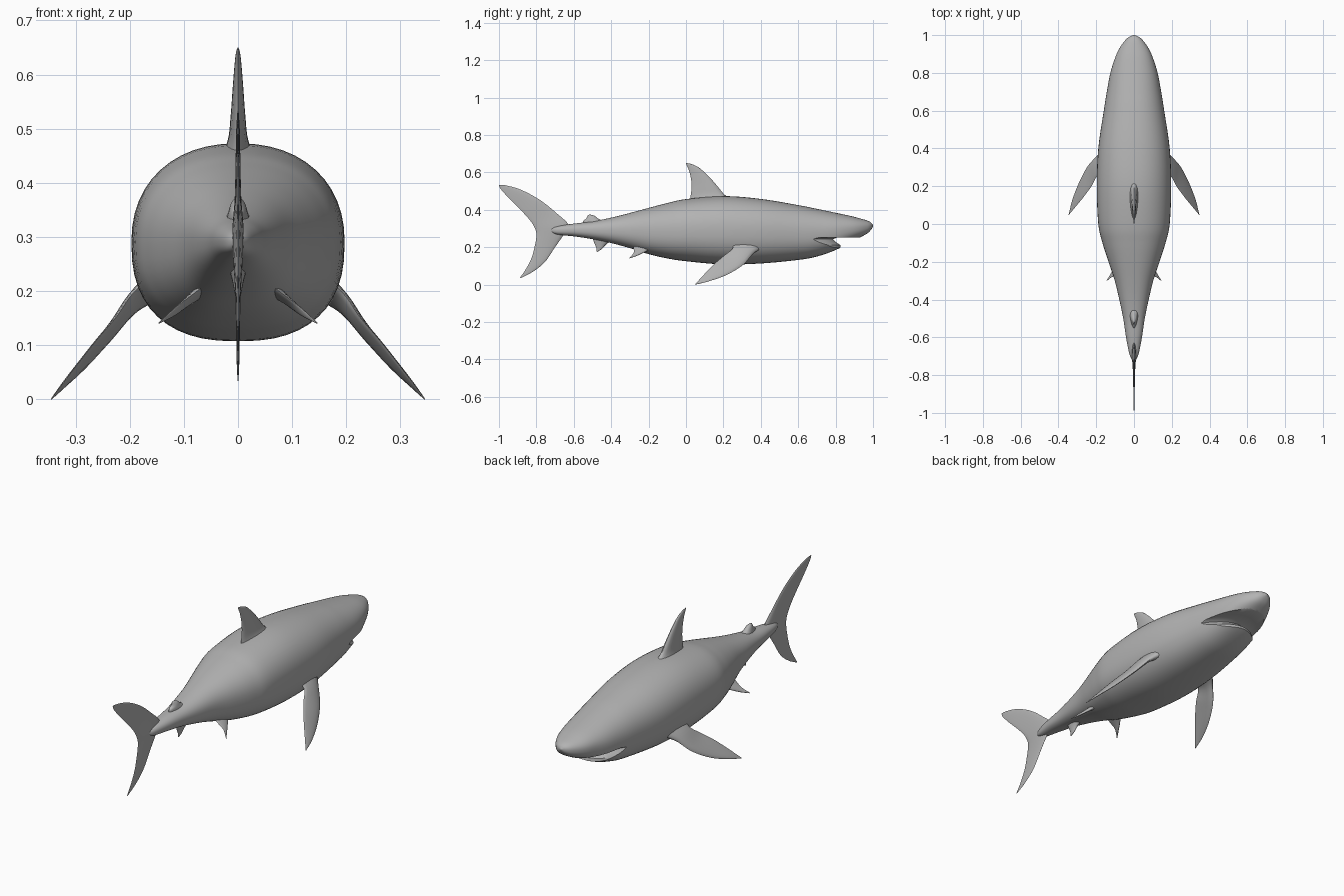
import bpy, bmesh, math
from mathutils import Vector

grey = bpy.data.materials.new("shark grey")
grey.diffuse_color = (0.45, 0.45, 0.45, 1)


def spline(rows, steps):
    """Smooth curve through rows of numbers (Catmull-Rom)."""
    pts = [Vector(r) for r in rows]
    pts = [pts[0] * 2 - pts[1]] + pts + [pts[-1] * 2 - pts[-2]]
    out = []
    for i in range(1, len(pts) - 2):
        a, b, c, d = pts[i - 1:i + 3]
        for k in range(steps):
            t = k / steps
            out.append(0.5 * (2 * b + (c - a) * t + (2 * a - 5 * b + 4 * c - d) * t * t
                              + (3 * b - 3 * c + d - a) * t ** 3))
    return out + [pts[-2]]


def loft(name, rings):
    """Closed skin through equal-sized rings."""
    bm = bmesh.new()
    loops = [[bm.verts.new(p) for p in ring] for ring in rings]
    n = len(loops[0])
    for a, b in zip(loops, loops[1:]):
        for i in range(n):
            j = (i + 1) % n
            bm.faces.new((a[i], a[j], b[j], b[i]))
    bm.faces.new(loops[0])
    bm.faces.new(loops[-1])
    bmesh.ops.recalc_face_normals(bm, faces=bm.faces)
    mesh = bpy.data.meshes.new(name)
    bm.to_mesh(mesh)
    bm.free()
    ob = bpy.data.objects.new(name, mesh)
    bpy.context.collection.objects.link(ob)
    mesh.materials.append(grey)
    return ob


def smooth(ob, angle=40):
    bpy.ops.object.select_all(action='DESELECT')
    ob.select_set(True)
    bpy.context.view_layer.objects.active = ob
    bpy.ops.object.shade_smooth_by_angle(angle=math.radians(angle))


def fin(name, sections, mirror=False):
    """Fin from (leading edge xyz, trailing edge xyz, half thickness) sections."""
    secs = spline(sections, 5)
    rings = []
    for i, s in enumerate(secs):
        le, te = Vector(s[0:3]), Vector(s[3:6])
        p, q = secs[max(i - 1, 0)], secs[min(i + 1, len(secs) - 1)]
        span = Vector(q[0:3]) + Vector(q[3:6]) - Vector(p[0:3]) - Vector(p[3:6])
        chord = te - le if (te - le).length > 1e-4 else Vector((0, -1, 0))
        normal = chord.cross(span).normalized()
        ring = []
        for k in range(16):
            a = math.tau * k / 16
            u = (1 - math.cos(a)) / 2
            h = math.sin(a) * (1.15 - 0.6 * u) * max(s[6], 0.0006)
            ring.append(le + (te - le) * u + normal * h)
        rings.append(ring)
    ob = loft(name, rings)
    if mirror:
        ob.modifiers.new("both sides", 'MIRROR')
    smooth(ob, 60)
    return ob


def flat_fin(name, sections):
    """Upright fin on the centre line: (lead y, z, trail y, z, half thickness)."""
    return fin(name, [(0, a, b, 0, c, d, t) for a, b, c, d, t in sections])


# Body: y, half width, top, bottom
stations = [
    (-0.73, 0.004, 0.297, 0.285), (-0.69, 0.024, 0.312, 0.268),
    (-0.6, 0.042, 0.326, 0.258), (-0.5, 0.057, 0.338, 0.243),
    (-0.4, 0.078, 0.358, 0.222), (-0.3, 0.102, 0.383, 0.195),
    (-0.2, 0.135, 0.41, 0.163), (-0.1, 0.167, 0.436, 0.14),
    (0, 0.189, 0.457, 0.125), (0.2, 0.197, 0.473, 0.108),
    (0.4, 0.189, 0.458, 0.113), (0.6, 0.16, 0.425, 0.132),
    (0.7, 0.144, 0.405, 0.15), (0.8, 0.125, 0.384, 0.185),
    (0.88, 0.1, 0.367, 0.228), (0.93, 0.077, 0.354, 0.252),
    (0.97, 0.049, 0.342, 0.274), (0.99, 0.027, 0.331, 0.294),
    (1.0, 0.004, 0.318, 0.312)]
rings = []
for y, w, top, bot in spline(stations, 5):
    mid, half = (top + bot) / 2, (top - bot) / 2
    ring = []
    for k in range(48):
        c, s = math.cos(math.tau * k / 48), math.sin(math.tau * k / 48)
        n = 2.2 if s > 0 else 2.45
        ring.append((w * math.copysign(abs(c) ** (2 / n), c), y,
                     mid + half * math.copysign(abs(s) ** (2 / n), s)))
    rings.append(ring)
body = loft("body", rings)

# Mouth: curved slot that also trims the lower jaw to a rounded front
slot = [(0.785, 0.243), (0.80, 0.228), (0.825, 0.212), (0.845, 0.10),
        (1.2, 0.10), (1.2, 0.252), (0.86, 0.252), (0.81, 0.252)]
cutter = loft("mouth_cutter", [[(x, y - 5 * x * x, z) for y, z in slot]
                               for x in [i * 0.0151 for i in range(-12, 13)]])
cutter.hide_render = True
cutter.hide_set(True)
cut = body.modifiers.new("mouth", 'BOOLEAN')
cut.operation = 'DIFFERENCE'
cut.solver = 'EXACT'
cut.object = cutter
bpy.context.view_layer.objects.active = body
bpy.ops.object.modifier_apply(modifier="mouth")
bpy.data.objects.remove(cutter)
smooth(body)

# Back fins
flat_fin("dorsal_fin", [
    (0.26, 0.44, 0.02, 0.43, 0.04), (0.205, 0.482, 0.025, 0.475, 0.021),
    (0.165, 0.53, 0.03, 0.52, 0.015), (0.12, 0.58, 0.027, 0.565, 0.011),
    (0.07, 0.625, 0.016, 0.61, 0.007), (0.03, 0.644, 0.005, 0.635, 0.004),
    (0.002, 0.65, 0.0, 0.648, 0.001)])
flat_fin("second_dorsal_fin", [
    (-0.43, 0.335, -0.55, 0.32, 0.026), (-0.465, 0.35, -0.55, 0.34, 0.02),
    (-0.49, 0.368, -0.535, 0.352, 0.014), (-0.515, 0.375, -0.525, 0.37, 0.004)])

# Underside fins
flat_fin("anal_fin", [
    (-0.40, 0.235, -0.50, 0.25, 0.018), (-0.43, 0.212, -0.49, 0.222, 0.011),
    (-0.45, 0.19, -0.48, 0.198, 0.006), (-0.475, 0.175, -0.478, 0.178, 0.001)])
fin("pectoral_fins", [
    (0.14, 0.42, 0.205, 0.15, 0.24, 0.235, 0.03),
    (0.195, 0.36, 0.165, 0.195, 0.25, 0.195, 0.016),
    (0.245, 0.305, 0.105, 0.225, 0.20, 0.152, 0.011),
    (0.29, 0.22, 0.053, 0.265, 0.145, 0.105, 0.008),
    (0.325, 0.13, 0.02, 0.31, 0.09, 0.047, 0.005),
    (0.345, 0.052, 0.0, 0.345, 0.048, 0.001, 0.001)], True)
fin("pelvic_fins", [
    (0.05, -0.16, 0.21, 0.05, -0.28, 0.22, 0.016),
    (0.09, -0.21, 0.18, 0.085, -0.28, 0.193, 0.009),
    (0.12, -0.26, 0.155, 0.115, -0.28, 0.17, 0.005),
    (0.146, -0.302, 0.14, 0.146, -0.303, 0.142, 0.001)], True)

# Tail fin, lower tip to upper tip
flat_fin("tail_fin", [
    (-0.884, 0.034, -0.887, 0.037, 0.001), (-0.82, 0.068, -0.852, 0.09, 0.003),
    (-0.755, 0.12, -0.825, 0.145, 0.004), (-0.70, 0.20, -0.81, 0.20, 0.006),
    (-0.655, 0.265, -0.80, 0.255, 0.01), (-0.625, 0.315, -0.805, 0.295, 0.012),
    (-0.69, 0.38, -0.835, 0.345, 0.007), (-0.78, 0.452, -0.89, 0.405, 0.005),
    (-0.88, 0.506, -0.945, 0.46, 0.004), (-0.96, 0.53, -0.99, 0.51, 0.002),
    (-0.998, 0.534, -1.0, 0.531, 0.001)])
